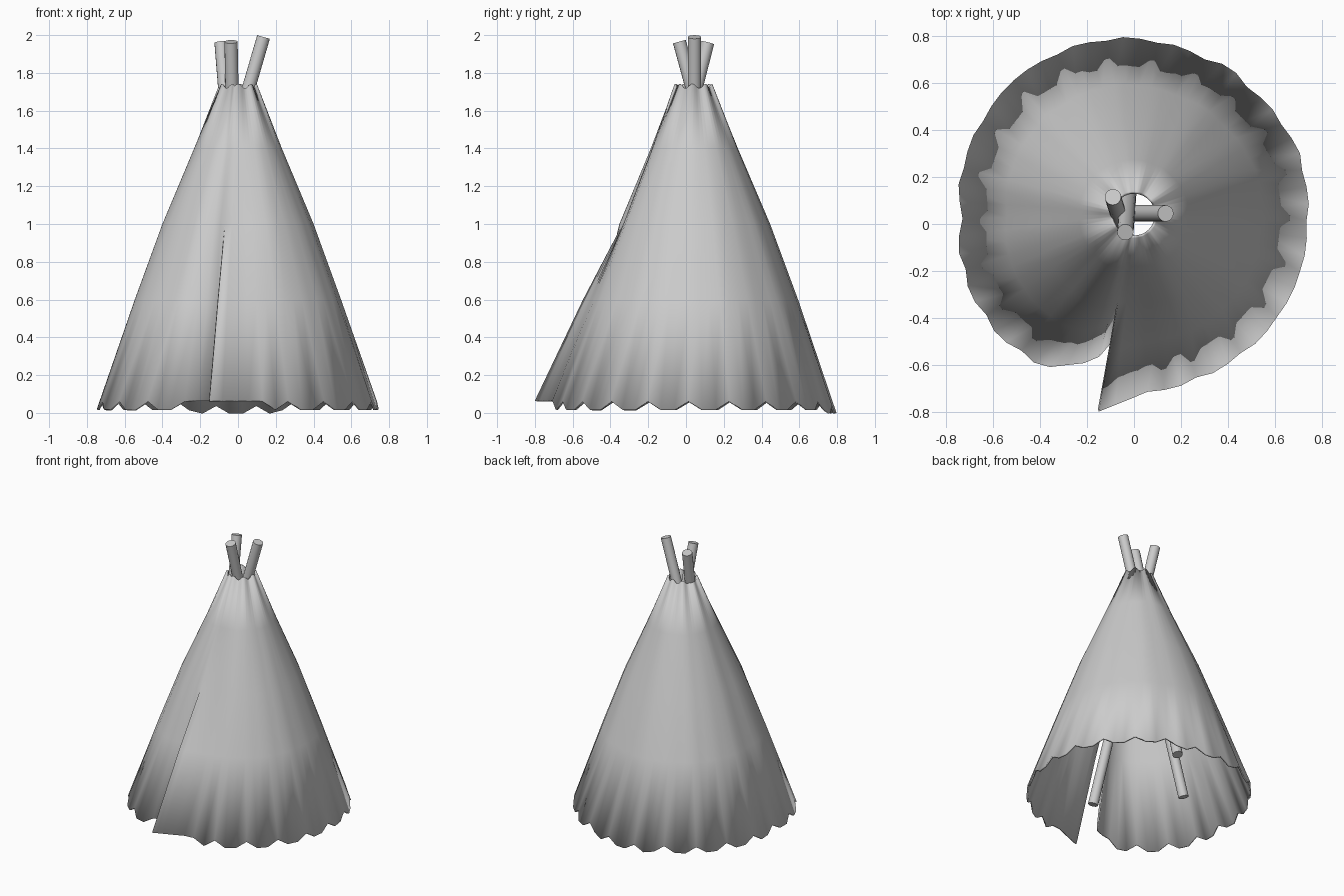
import bpy, bmesh, math
from mathutils import Vector

cube = bpy.data.objects.get("Cube")
if cube:
    bpy.data.objects.remove(cube, do_unlink=True)

# One plain grey for cloth and poles
GREY = (0.6, 0.6, 0.6, 1)
mat = bpy.data.materials.new("light grey")
mat.use_nodes = True
mat.diffuse_color = GREY
mat.node_tree.nodes["Principled BSDF"].inputs["Base Color"].default_value = GREY

# Ground outline of the cloth, from the door flap round to the tucked edge
OUTLINE = [(-.15, -.8), (0, -.74), (.2, -.69), (.33, -.64), (.49, -.54), (.62, -.4),
           (.72, -.2), (.75, .05), (.72, .28), (.62, .46), (.41, .67), (.13, .78),
           (-.08, .8), (-.3, .75), (-.52, .62), (-.67, .42), (-.75, .2), (-.74, .04),
           (-.75, -.11), (-.7, -.3), (-.58, -.48), (-.4, -.61), (-.28, -.61),
           (-.16, -.58), (-.1, -.51)]
COLS = 66
CENTRE = Vector((0, .04))
TOP_RADIUS = .1


def resample(points, count):
    """Evenly spaced points along a polyline."""
    pts = [Vector(p) for p in points]
    lengths = [(b - a).length for a, b in zip(pts, pts[1:])]
    step = sum(lengths) / count
    out, seg, start = [], 0, 0.0
    for i in range(count + 1):
        d = i * step
        while seg < len(lengths) - 1 and d > start + lengths[seg]:
            start += lengths[seg]
            seg += 1
        out.append(pts[seg].lerp(pts[seg + 1], min(1, (d - start) / lengths[seg])))
    return out


def hem_height(i, p):
    """Scalloped edge, lifted at the flap and lowest at the back."""
    if i < 5 or i > COLS - 3:
        return .065
    if p.y > .76:
        return 0 if i % 3 else .04
    return .018 if i % 3 else .062


# Tent cloth: rings from the smoke hole to the hem, joined above the slit
hem = resample(OUTLINE, COLS)
seam = (hem[0] + hem[-1]) / 2
bm = bmesh.new()
rings = []
# (height, spread from top to hem, how far the seam is closed)
for z, spread, closed in [(1.73, 0, 1), (1.4, .205, 1), (1.0, .465, 1), (.6, .69, .25), (None, 1, 0)]:
    ring = []
    for i, base in enumerate(hem):
        if closed == 1 and i == COLS:
            ring.append(ring[0])
            continue
        a = math.radians(-100 + 360 * i / COLS)
        top = CENTRE + TOP_RADIUS * Vector((math.cos(a), math.sin(a)))
        edge = hem[0] if i < COLS / 2 else hem[-1]
        pull = closed * max(0, 1 - min(i, COLS - i) / 7)
        p = top.lerp(base + (seam - edge) * pull, spread)
        height = z
        if z is None:
            height = hem_height(i, p)
            if i % 3 == 0 and 0 < i < COLS:
                p = p - (p - CENTRE).normalized() * .01
        elif spread == 0:
            height = z + .012 * math.sin(i * .8)
        ring.append(bm.verts.new((p.x, p.y, height)))
    rings.append(ring)
for upper, lower in zip(rings, rings[1:]):
    for i in range(COLS):
        corners = [lower[i], lower[i + 1], upper[i + 1], upper[i]]
        bm.faces.new(corners).smooth = True
mesh = bpy.data.meshes.new("tent_cloth")
bm.to_mesh(mesh)
bm.free()
mesh.materials.append(mat)
cloth = bpy.data.objects.new("tent_cloth", mesh)
bpy.context.collection.objects.link(cloth)
thick = cloth.modifiers.new("thickness", 'SOLIDIFY')
thick.thickness = .012
thick.offset = -1


# Three crossing poles
def pole(name, top, bottom):
    top, bottom = Vector(top), Vector(bottom)
    axis = top - bottom
    bpy.ops.mesh.primitive_cylinder_add(vertices=16, radius=.035, depth=axis.length,
                                        location=(top + bottom) / 2,
                                        rotation=axis.to_track_quat('Z', 'Y').to_euler())
    ob = bpy.context.object
    ob.name = name
    ob.data.materials.append(mat)
    bpy.ops.object.shade_smooth_by_angle()


pole("side_pole", (.135, .045, 1.99), (-.4, .045, .15))
pole("front_pole", (-.09, .115, 1.96), (.06, -.36, .1))
pole("back_pole", (-.037, -.035, 1.965), (0, .46, .15))
